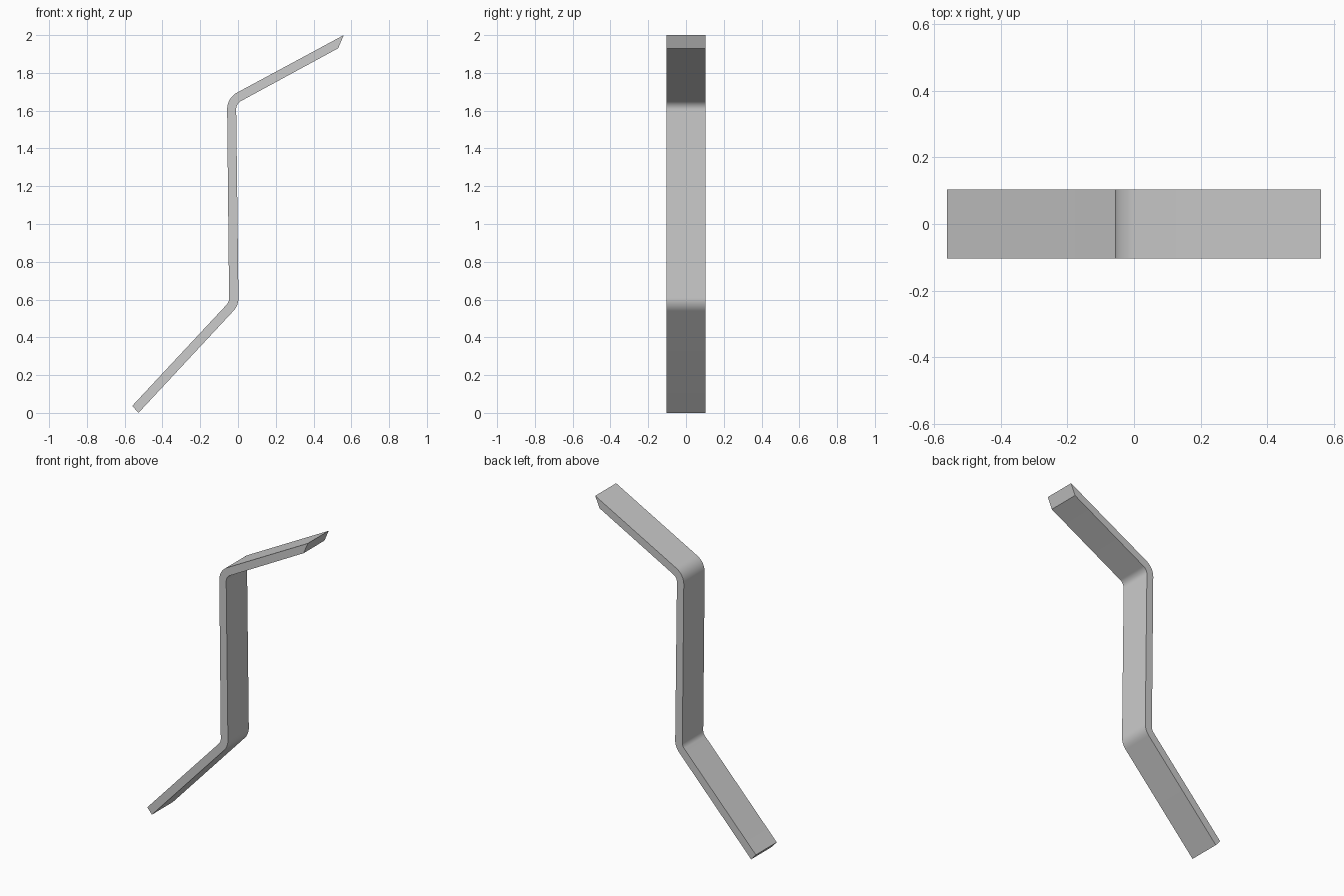
import bpy, bmesh, math
from mathutils import Vector

cube = bpy.data.objects.get("Cube")
if cube:
    bpy.data.objects.remove(cube, do_unlink=True)

HALF_WIDTH = 0.104
STEPS = 10


def fillet(before, corner, after, radius):
    """Points of a round of the given radius at a corner of the outline."""
    p, a, b = Vector(corner), Vector(before), Vector(after)
    u, v = (a - p).normalized(), (b - p).normalized()
    half = u.angle(v) / 2
    centre = p + (u + v).normalized() * radius / math.sin(half)
    start = p + u * radius / math.tan(half) - centre
    end = p + v * radius / math.tan(half) - centre
    sweep = start.angle(end)
    points = []
    for i in range(STEPS + 1):
        t = i / STEPS
        points.append(centre + (start * math.sin((1 - t) * sweep)
                                + end * math.sin(t * sweep)) / math.sin(sweep))
    return points


# Side outline of the bent strip: (x, z, bend radius)
outline = [
    (-0.527, 0.0, 0), (0.003, 0.569, 0.10), (-0.010, 1.637, 0.05),
    (0.530, 1.930, 0), (0.560, 2.0, 0), (-0.058, 1.667, 0.10),
    (-0.047, 0.587, 0.05), (-0.560, 0.037, 0),
]
profile = []
for i, (x, z, radius) in enumerate(outline):
    if radius:
        after = outline[(i + 1) % len(outline)]
        profile += fillet(outline[i - 1][:2], (x, z), after[:2], radius)
    else:
        profile.append(Vector((x, z)))

# Extrude the outline across the width
bm = bmesh.new()
face = bm.faces.new([bm.verts.new((p.x, -HALF_WIDTH, p.y)) for p in profile])
extruded = bmesh.ops.extrude_face_region(bm, geom=[face], use_keep_orig=True)
moved = [e for e in extruded["geom"] if isinstance(e, bmesh.types.BMVert)]
bmesh.ops.translate(bm, verts=moved, vec=(0, 2 * HALF_WIDTH, 0))
bmesh.ops.recalc_face_normals(bm, faces=bm.faces)
mesh = bpy.data.meshes.new("bent_strip")
bm.to_mesh(mesh)
bm.free()
strip = bpy.data.objects.new("bent_strip", mesh)
bpy.context.collection.objects.link(strip)

# Plain grey metal
grey = bpy.data.materials.new("plain_grey")
grey.use_nodes = True
colour = (0.6, 0.6, 0.6, 1)
grey.diffuse_color = colour
grey.node_tree.nodes["Principled BSDF"].inputs["Base Color"].default_value = colour
mesh.materials.append(grey)

# Smooth bends, crisp edges
bpy.ops.object.select_all(action='DESELECT')
strip.select_set(True)
bpy.context.view_layer.objects.active = strip
bpy.ops.object.shade_smooth_by_angle(angle=math.radians(30))
